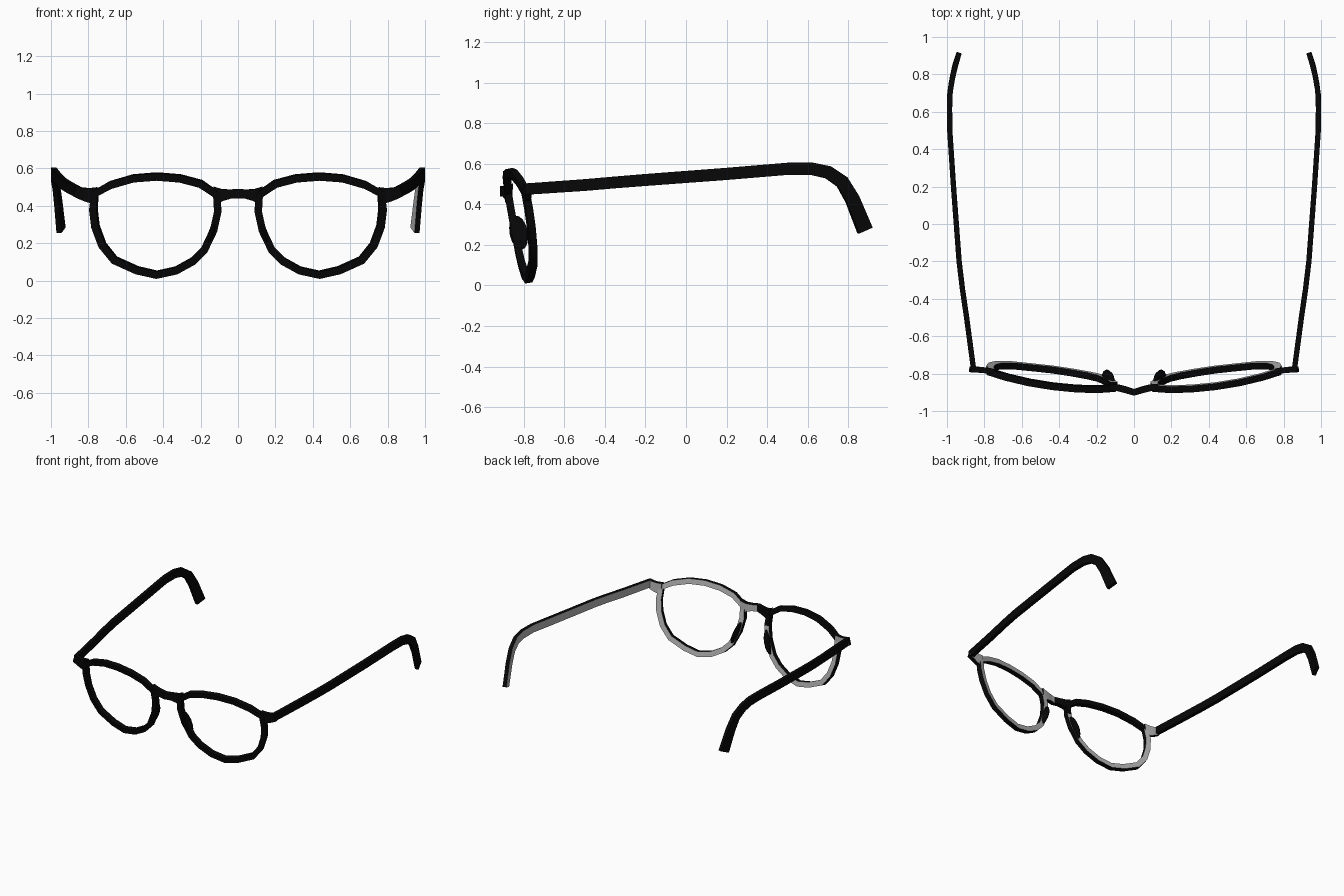
import bpy, bmesh, math
from mathutils import Vector, Matrix

cube = bpy.data.objects.get("Cube")
if cube:
    bpy.data.objects.remove(cube)


def material(name, v):
    m = bpy.data.materials.new(name)
    m.use_nodes = True
    col = (v, v, v, 1)
    m.diffuse_color = col
    m.node_tree.nodes["Principled BSDF"].inputs["Base Color"].default_value = col
    return m


MATS = [material("black_acetate", 0.002), material("light_grey_lining", 0.47)]


def finish(name, bm):
    bmesh.ops.recalc_face_normals(bm, faces=bm.faces)
    me = bpy.data.meshes.new(name)
    bm.to_mesh(me)
    bm.free()
    for m in MATS:
        me.materials.append(m)
    ob = bpy.data.objects.new(name, me)
    bpy.context.collection.objects.link(ob)
    bpy.context.view_layer.objects.active = ob
    ob.select_set(True)
    bpy.ops.object.shade_smooth_by_angle(angle=math.radians(40))
    ob.select_set(False)


def sweep(name, pts, heights, depth, inward, lined, closed=False):
    """Rectangular section along a path; the inward side may be lined."""
    bm = bmesh.new()
    pts = [Vector(p) for p in pts]
    n = len(pts)
    rings = []
    for i, p in enumerate(pts):
        a = pts[i - 1] if closed or i else p
        b = pts[(i + 1) % n] if closed or i < n - 1 else p
        t = (b - a).normalized()
        d = inward(p)
        d = (d - t * d.dot(t)).normalized()
        w = t.cross(d) * heights[i] / 2
        d = d * depth / 2
        rings.append([bm.verts.new(p + q) for q in (w + d, d - w, -w - d, w - d)])
    for i in range(n if closed else n - 1):
        r, s = rings[i], rings[(i + 1) % n]
        for k in range(4):
            f = bm.faces.new((r[k], r[(k + 1) % 4], s[(k + 1) % 4], s[k]))
            if k == 0 and lined(f.calc_center_median()):
                f.material_index = 1
    if not closed:
        bm.faces.new(rings[0])
        bm.faces.new(rings[-1])
    finish(name, bm)


# Wrapped and tilted plane of the front frame
def frame_y(x, z):
    return -0.886 + 0.15 * x * x + 0.17 * (0.5 - z)


def frame_back(p):
    return Vector((-0.3 * p.x, 1, 0.17))


def level_back(p):
    return Vector((-0.3 * p.x, 1, 0))


def back_lined(c):
    return c.x > 0 or c.z < 0.33 or c.x < -0.74


# Temples twist slightly towards the ear tip
def temple_inward(p):
    return Vector((-math.copysign(1, p.x), -1.2 * max(0, p.y - 0.6), 0))


def left_half(c):
    return c.x > 0


RIM = [(.435, .557), (.56, .547), (.68, .512), (.765, .465), (.773, .38),
       (.762, .29), (.725, .19), (.66, .11), (.54, .056), (.435, .032),
       (.33, .055), (.24, .105), (.18, .165), (.13, .27), (.108, .37), (.115, .46),
       (.2, .518), (.31, .547)]
BRIDGE = [(.125, -.872, .455, .095), (.085, -.876, .458, .063), (.045, -.886, .463, .05)]
LUG = [(.755, -.787, .455, .09), (.80, -.782, .457, .077), (.84, -.778, .467, .064),
       (.872, -.778, .478, .055)]
TEMPLE = [(.856, -.79, .475, .056), (.895, -.5, .495, .058), (.917, -.35, .508, .058),
          (.935, -.2, .52, .059), (.965, .2, .55, .06), (.985, .5, .575, .06),
          (.986, .62, .575, .062), (.984, .70, .558, .064), (.973, .77, .51, .066),
          (.962, .82, .425, .07), (.946, .883, .27, .076)]


def side_path(rows, s):
    return [(s * x, y, z) for x, y, z, h in rows], [r[3] for r in rows]


for s, side in ((1, "left"), (-1, "right")):
    # Rim around the open eye
    pts = [(s * x, frame_y(x, z), z) for x, z in RIM]
    sweep(side + "_rim", pts, [0.04] * len(pts), 0.036, frame_back, back_lined, True)

    # End piece carrying the hinge
    sweep(side + "_end_piece", *side_path(LUG, s), 0.03, level_back, back_lined)

    # Temple arm with bent ear tip
    sweep(side + "_temple", *side_path(TEMPLE, s), 0.028, temple_inward, left_half)

    # Nose pad behind the inner edge of the rim
    bm = bmesh.new()
    place = (Matrix.Translation((s * .138, -.825, .26))
             @ Matrix.Rotation(-0.33 * s, 4, 'Y') @ Matrix.Rotation(0.17, 4, 'X')
             @ Matrix.Diagonal((.019, .045, .09, 1)))
    bmesh.ops.create_uvsphere(bm, u_segments=10, v_segments=8, radius=1, matrix=place)
    finish(side + "_nose_pad", bm)

# Bridge, lined on one half
half = [(x, y, z) for x, y, z, h in BRIDGE]
hs = [r[3] for r in BRIDGE]
path = half + [(0, -.9, .465)] + [(-x, y, z) for x, y, z in reversed(half)]
sweep("bridge", path, hs + [.05] + hs[::-1], 0.036, level_back, left_half)
